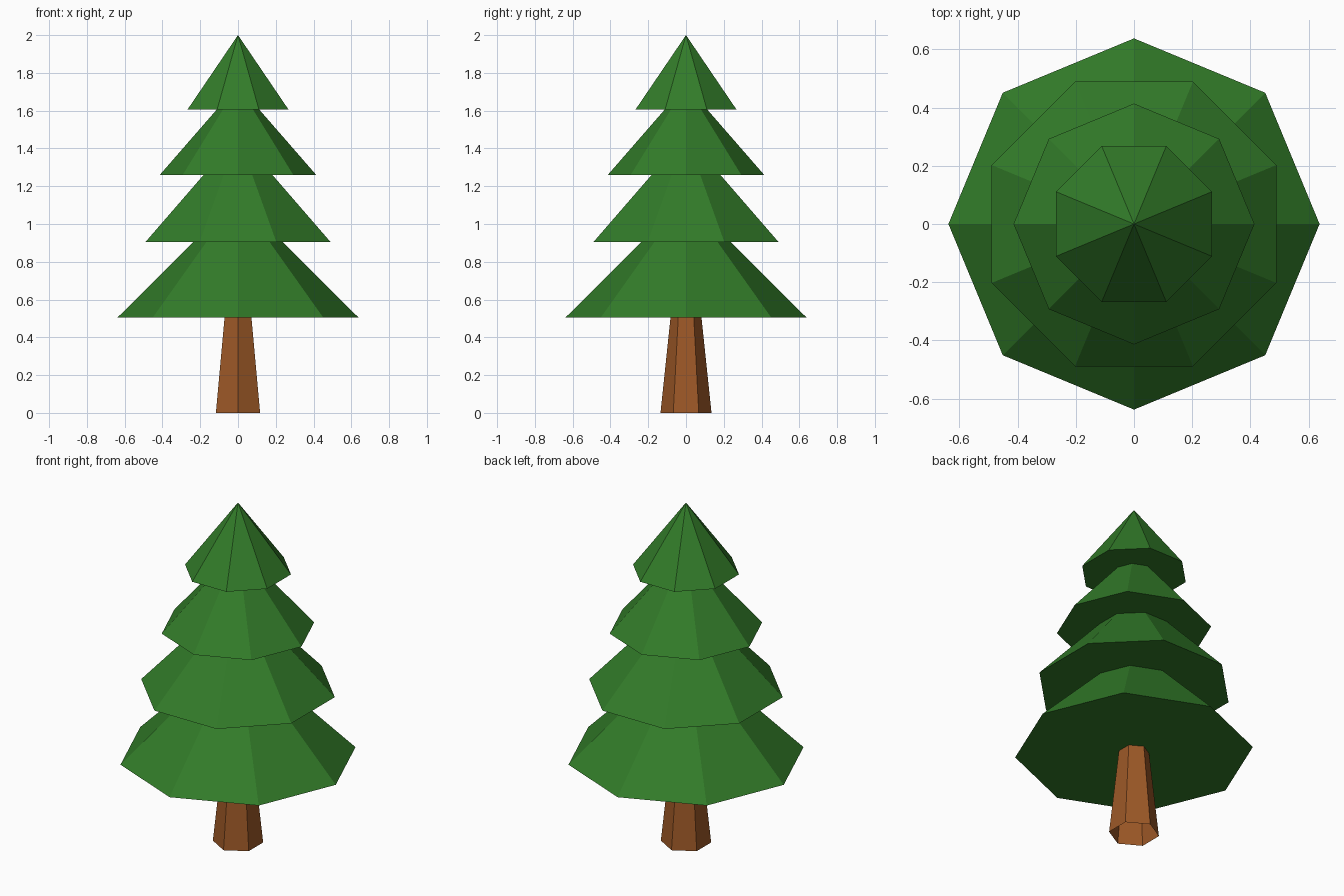
import bpy, bmesh, math

if "Cube" in bpy.data.objects:
    bpy.data.objects.remove(bpy.data.objects["Cube"])


def material(name, rgb):
    m = bpy.data.materials.new(name)
    m.diffuse_color = (*rgb, 1.0)
    m.use_nodes = True
    m.node_tree.nodes["Principled BSDF"].inputs["Base Color"].default_value = m.diffuse_color
    return m


def ring(bm, sides, radius, z, turn):
    return [bm.verts.new((radius * math.cos(turn + i * math.tau / sides),
                          radius * math.sin(turn + i * math.tau / sides), z))
            for i in range(sides)]


def finish(bm, name, mat):
    mesh = bpy.data.meshes.new(name)
    bm.to_mesh(mesh)
    bm.free()
    mesh.materials.append(mat)
    obj = bpy.data.objects.new(name, mesh)
    bpy.context.collection.objects.link(obj)


green = material("needle green", (0.032, 0.200, 0.022))
brown = material("bark brown", (0.335, 0.098, 0.020))

# Tapered six-sided trunk, an open tube with corners toward front and back
bm = bmesh.new()
low = ring(bm, 6, 0.135, 0.0, math.pi / 2)
high = ring(bm, 6, 0.082, 0.505, math.pi / 2)
for i in range(6):
    j = (i + 1) % 6
    bm.faces.new((low[i], low[j], high[j], high[i]))
finish(bm, "trunk", brown)

# Eight-sided foliage cones with flat undersides, every other one turned
tiers = [  # name, corner radius, base height, apex height, turn in degrees
    ("bottom_branches", 0.638, 0.505, 1.14, 0),
    ("lower_middle_branches", 0.53, 0.905, 1.47, 22.5),
    ("upper_middle_branches", 0.414, 1.26, 1.735, 0),
    ("top_branches", 0.29, 1.605, 2.0, 22.5),
]
for name, radius, base, apex, turn in tiers:
    bm = bmesh.new()
    rim = ring(bm, 8, radius, base, math.radians(turn))
    tip = bm.verts.new((0, 0, apex))
    for i in range(8):
        bm.faces.new((rim[i], rim[(i + 1) % 8], tip))
    bm.faces.new(rim[::-1])
    finish(bm, name, green)
